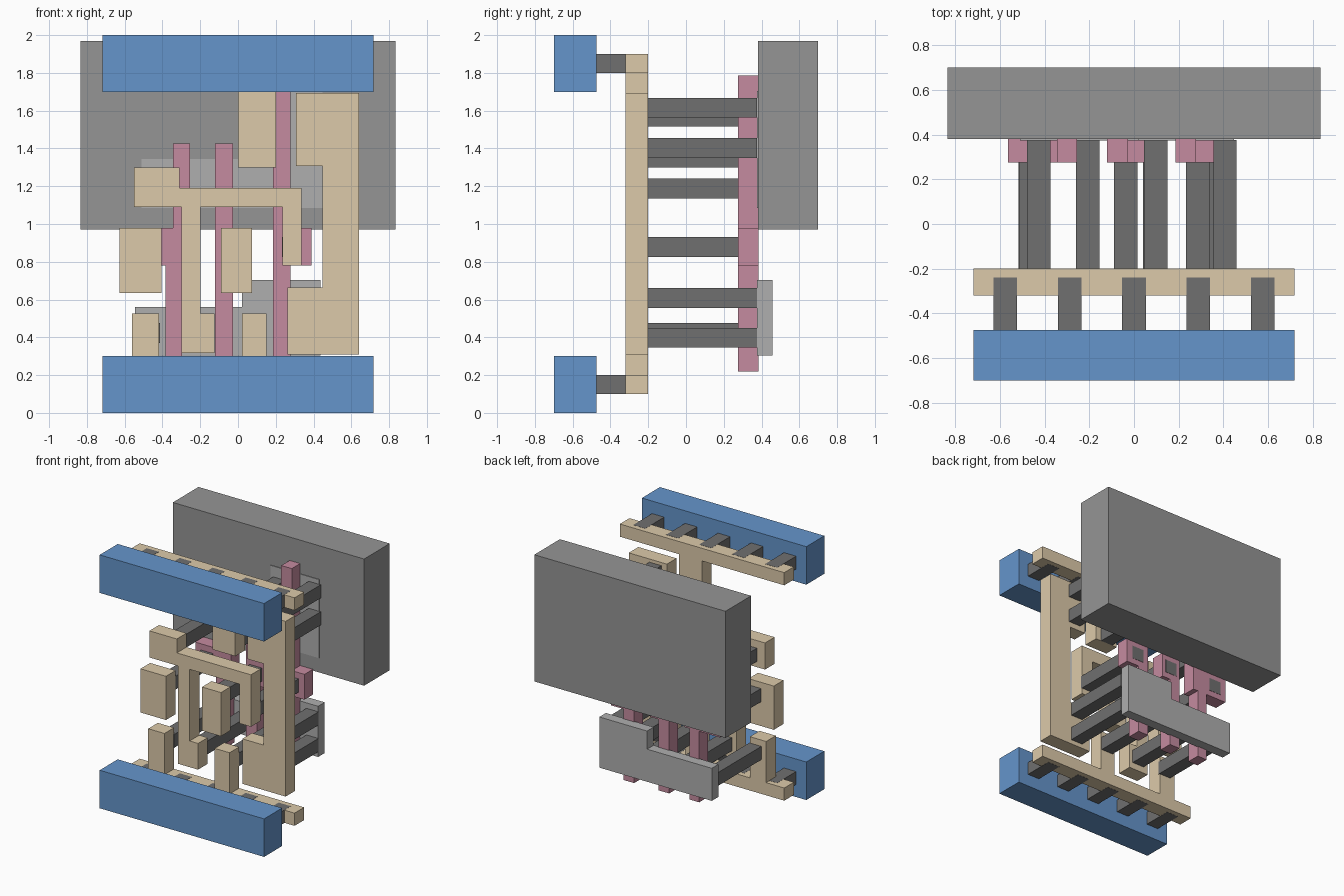
import bpy, bmesh


def material(name, rgb):
    m = bpy.data.materials.new(name)
    m.diffuse_color = (*rgb, 1)
    return m


BLUE = material("blue", (0.13, 0.30, 0.60))
TAN = material("tan", (0.72, 0.59, 0.40))
PINK = material("pink", (0.56, 0.26, 0.35))
DARK = material("dark_grey", (0.16, 0.16, 0.16))
MID = material("mid_grey", (0.30, 0.30, 0.30))
LIGHT = material("light_grey", (0.43, 0.43, 0.43))


def plate(name, outline, y0, y1, mat):
    """Extrude an x/z outline from y0 back to y1."""
    bm = bmesh.new()
    face = bm.faces.new([bm.verts.new((x, y0, z)) for x, z in outline])
    ext = bmesh.ops.extrude_face_region(bm, geom=[face])
    new = [v for v in ext["geom"] if isinstance(v, bmesh.types.BMVert)]
    bmesh.ops.translate(bm, verts=new, vec=(0, y1 - y0, 0))
    bmesh.ops.recalc_face_normals(bm, faces=bm.faces)
    me = bpy.data.meshes.new(name)
    bm.to_mesh(me)
    bm.free()
    me.materials.append(mat)
    ob = bpy.data.objects.new(name, me)
    bpy.context.collection.objects.link(ob)
    return ob


def box(name, x0, x1, z0, z1, y0, y1, mat):
    return plate(name, [(x0, z0), (x1, z0), (x1, z1), (x0, z1)], y0, y1, mat)


# Front power rails with their row of short pegs
for side, z0, peg_z in (("lower", 0.0, 0.15), ("upper", 1.70, 1.85)):
    box(side + "_rail", -0.718, 0.718, z0, z0 + 0.30, -0.70, -0.475, BLUE)
    for i in range(5):
        x = -0.576 + 0.288 * i
        box(f"{side}_peg_{i + 1}", x - 0.053, x + 0.053,
            peg_z - 0.051, peg_z + 0.051, -0.475, -0.24, DARK)

# Tan wiring layer
TY = (-0.32, -0.20, TAN)
plate("lower_comb", [(-0.718, 0.10), (0.718, 0.10), (0.718, 0.20), (0.15, 0.20),
                     (0.15, 0.525), (0.02, 0.525), (0.02, 0.20), (-0.418, 0.20),
                     (-0.418, 0.525), (-0.56, 0.525), (-0.56, 0.20), (-0.718, 0.20)], *TY)
plate("upper_comb", [(-0.718, 1.90), (-0.718, 1.80), (0, 1.80), (0, 1.30),
                     (0.20, 1.30), (0.20, 1.80), (0.718, 1.80), (0.718, 1.90)], *TY)
plate("branching_wire", [(-0.55, 1.30), (-0.31, 1.30), (-0.31, 1.19), (0.337, 1.19),
                         (0.337, 0.78), (0.235, 0.78), (0.235, 1.09), (-0.198, 1.09),
                         (-0.198, 0.525), (-0.125, 0.525), (-0.125, 0.318),
                         (-0.30, 0.318), (-0.30, 1.09), (-0.55, 1.09)], *TY)
plate("output_wire", [(0.307, 1.693), (0.64, 1.693), (0.64, 0.31), (0.262, 0.31),
                      (0.262, 0.665), (0.447, 0.665), (0.447, 1.307), (0.307, 1.307)], *TY)
box("left_input_block", -0.627, -0.405, 0.635, 0.98, *TY)
box("middle_input_block", -0.09, 0.075, 0.635, 0.98, *TY)

# Pink upright strips with pads
PY = (0.275, 0.383, PINK)
plate("left_strip", [(-0.383, 0.22), (-0.297, 0.22), (-0.297, 0.78), (-0.255, 0.78),
                     (-0.255, 1.425), (-0.345, 1.425), (-0.345, 0.98), (-0.565, 0.98),
                     (-0.565, 0.78), (-0.383, 0.78)], *PY)
for name, x0, x1, pad, top in (("middle_strip", -0.121, -0.027, 0.045, 1.425),
                               ("right_strip", 0.185, 0.277, 0.388, 1.785)):
    plate(name, [(x0, 0.22), (x1, 0.22), (x1, 0.78), (pad, 0.78),
                 (pad, 0.98), (x1, 0.98), (x1, top), (x0, top)], *PY)

# Long contact posts: (x start, z start, back end)
DIFF, PAD = 0.376, 0.385
posts = [(-0.48, 1.135, DIFF), (0.045, 1.515, DIFF), (0.045, 1.30, DIFF),
         (0.355, 1.563, DIFF), (0.355, 1.35, DIFF),
         (0.335, 0.555, DIFF), (0.335, 0.345, DIFF),
         (-0.518, 0.37, DIFF), (-0.26, 0.37, DIFF), (0.04, 0.37, DIFF),
         (-0.515, 0.826, PAD), (-0.09, 0.826, PAD), (0.232, 0.826, PAD)]
for i, (x, z, y) in enumerate(posts):
    box(f"contact_post_{i + 1}", x, x + 0.105, z, z + 0.105, -0.21, y, DARK)

# Stepped light grey plates and the big back block
plate("lower_plate", [(-0.545, 0.303), (0.437, 0.303), (0.437, 0.703), (0.02, 0.703),
                      (0.02, 0.56), (-0.545, 0.56)], 0.375, 0.457, LIGHT)
plate("upper_plate", [(-0.51, 1.085), (0.447, 1.085), (0.447, 1.705), (0.02, 1.705),
                      (0.02, 1.345), (-0.51, 1.345)], 0.375, 0.457, LIGHT)
box("back_block", -0.835, 0.835, 0.97, 1.97, 0.38, 0.70, MID)
